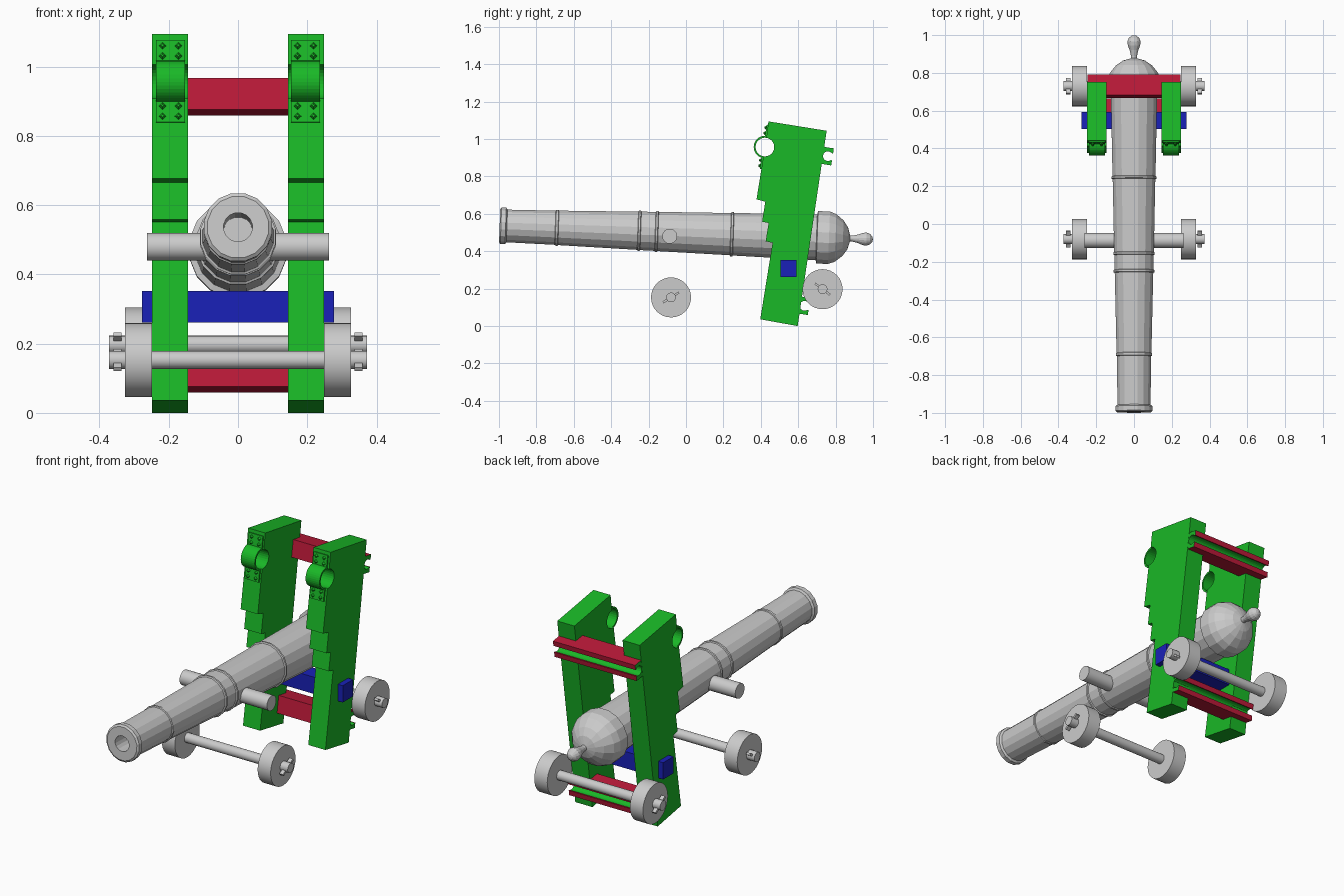
import bpy, bmesh
from math import sin, cos, pi, radians
from mathutils import Matrix, Vector

if "Cube" in bpy.data.objects:
    bpy.data.objects.remove(bpy.data.objects["Cube"])


def material(name, rgb):
    m = bpy.data.materials.new(name)
    m.diffuse_color = (*rgb, 1)
    m.use_nodes = True
    m.node_tree.nodes["Principled BSDF"].inputs["Base Color"].default_value = m.diffuse_color
    return m


GREEN = material("green", (0.01, 0.48, 0.02))
RED = material("red", (0.5, 0.01, 0.04))
BLUE = material("blue", (0.01, 0.015, 0.48))


def finish(name, bm, mats=(), smooth=False):
    bmesh.ops.recalc_face_normals(bm, faces=bm.faces[:])
    me = bpy.data.meshes.new(name)
    bm.to_mesh(me)
    bm.free()
    for m in mats:
        me.materials.append(m)
    ob = bpy.data.objects.new(name, me)
    bpy.context.collection.objects.link(ob)
    if smooth:
        bpy.ops.object.select_all(action='DESELECT')
        ob.select_set(True)
        bpy.context.view_layer.objects.active = ob
        bpy.ops.object.shade_smooth_by_angle(angle=radians(30))
    return ob


def prism(bm, pts, x0, x1):
    """Extrude a (y, z) outline from x0 to x1."""
    f = bm.faces.new([bm.verts.new((x0, y, z)) for y, z in pts])
    ext = bmesh.ops.extrude_face_region(bm, geom=[f])["geom"]
    bmesh.ops.translate(bm, vec=(x1 - x0, 0, 0),
                        verts=[v for v in ext if isinstance(v, bmesh.types.BMVert)])


def x_cylinder(bm, x0, x1, r, y, z, n):
    mat = Matrix.Translation(((x0 + x1) / 2, y, z)) @ Matrix.Rotation(pi / 2, 4, 'Y')
    bmesh.ops.create_cone(bm, cap_ends=True, segments=n, radius1=r, radius2=r,
                          depth=abs(x1 - x0), matrix=mat)


def box(bm, size, mat):
    bmesh.ops.create_cube(bm, size=1, matrix=mat @ Matrix.Diagonal((*size, 1)))


# Tilted carriage frame: v runs to the back, u runs up along the cheek
T = radians(9)


def tilted(c, v, u):
    return (c[0] + v * cos(T) + u * sin(T), c[1] - v * sin(T) + u * cos(T))


def arc(c, r, a0, a1, n):
    return [tilted(c, r * cos(a0 + (a1 - a0) * i / n), r * sin(a0 + (a1 - a0) * i / n))
            for i in range(n + 1)]


# Barrel: lathe profile (y, radius), including the bore and the rear knob
profile = [(-0.65, 0), (-0.65, .042), (-.997, .042), (-.997, .09), (-.99, .1), (-.965, .1),
           (-.958, .089), (-.70, .093), (-.697, .098), (-.685, .098), (-.682, .094),
           (-.258, .104), (-.255, .111), (-.245, .111), (-.242, .105),
           (-.165, .106), (-.162, .112), (-.152, .112), (-.149, .107),
           (.238, .115), (.241, .122), (.251, .122), (.254, .116),
           (.698, .125), (.702, .143), (.765, .143), (.80, .13), (.84, .097), (.865, .06),
           (.878, .016), (.89, .016), (.92, .023), (.945, .033), (.965, .036),
           (.985, .028), (.997, .014), (1.0, 0)]
bm = bmesh.new()
vs = [bm.verts.new((r * sin(pi / 16), y, r * cos(pi / 16))) for y, r in profile]
es = [bm.edges.new(p) for p in zip(vs, vs[1:])]
bmesh.ops.spin(bm, geom=vs + es, cent=(0, 0, 0), axis=(0, 1, 0), angle=2 * pi, steps=16)
bmesh.ops.remove_doubles(bm, verts=bm.verts[:], dist=1e-5)
bmesh.ops.transform(bm, verts=bm.verts[:],
                    matrix=Matrix.Translation((0, 0, .5)) @ Matrix.Rotation(-.0365, 4, 'X'))
finish("barrel", bm)

# Trunnions
bm = bmesh.new()
x_cylinder(bm, -.263, .263, .04, -.087, .48, 24)
finish("trunnions", bm, smooth=True)

# Axles with wheels and linch pins
for name, y, z, tilt in (("front", -.08, .153, 32), ("rear", .73, .197, -37)):
    bm = bmesh.new()
    x_cylinder(bm, -.373, .373, .026, y, z, 20)
    finish(name + "_axle", bm, smooth=True)
    for side, s in (("left", -1), ("right", 1)):
        bm = bmesh.new()
        x_cylinder(bm, s * .249, s * .327, .107, y, z, 32)
        finish(f"{name}_{side}_wheel", bm, smooth=True)
        bm = bmesh.new()
        box(bm, (.022, .1, .012), Matrix.Translation((s * .348, y, z))
            @ Matrix.Rotation(radians(tilt), 4, 'X'))
        finish(f"{name}_{side}_linch_pin", bm)

# Cheeks: stepped boards with a round trunnion notch in the front edge
HOLE = (.422, .957)
cheek = [(.397, .036), (.463, .445), (.426, .453), (.442, .551), (.407, .558),
         (.424, .665), (.377, .677)]
cheek += arc(HOLE, .05, -pi / 2, pi / 2, 14)
cheek += [(.441, 1.094), (.752, 1.044), (.597, .0)]

# Trunnion straps: plate, hump, plate
strap = [tilted(HOLE, -.009, .12)] + arc(HOLE, .06, pi - 1.42, pi + 1.42, 16)
strap += [tilted(HOLE, -.009, -.12), tilted(HOLE, .002, -.12)]
strap += arc(HOLE, .05, pi * 1.5, pi * .5, 14) + [tilted(HOLE, .002, .12)]

for side, s in (("left", -1), ("right", 1)):
    bm = bmesh.new()
    prism(bm, cheek, s * .145, s * .248)
    finish(side + "_cheek", bm, [GREEN])
    bm = bmesh.new()
    prism(bm, strap, s * .153, s * .237)
    finish(side + "_trunnion_strap", bm, [GREEN])
    # Diamond nail heads
    bm = bmesh.new()
    for u in (-.103, -.073, .073, .103):
        for dx in (-.023, .023):
            y, z = tilted(HOLE, -.014, u)
            mat = Matrix.Translation((s * .195 + dx, y, z)) @ Matrix.Rotation(pi / 2 - T, 4, 'X')
            bmesh.ops.create_cone(bm, cap_ends=True, segments=4, radius1=.011,
                                  radius2=.004, depth=.011, matrix=mat)
    finish(side + "_strap_nails", bm, [GREEN])

# Axle beds: red bars with a green groove and green ends
for name, c in (("rear", (.734, .912)), ("front", (.609, .112))):
    g = tilted(c, .025, 0)
    groove = arc(g, .026, radians(45), radians(315), 14)
    bed = [tilted(c, -.06, -.046), tilted(c, -.06, .046), tilted(c, .05, .046),
           tilted(c, .05, .0184)] + groove + [tilted(c, .05, -.0184), tilted(c, .05, -.046)]
    bm = bmesh.new()
    prism(bm, bed, -.247, .247)
    for f in bm.faces:
        m = f.calc_center_median()
        near = (Vector((m.y, m.z)) - Vector(g)).length < .027
        if len(f.verts) > 4 or near:
            f.material_index = 1
    finish(name + "_axle_bed", bm, [RED, GREEN])

# Cross beam
bm = bmesh.new()
box(bm, (.555, .088, .091), Matrix.Translation((0, .548, .307)))
finish("cross_beam", bm, [BLUE])
